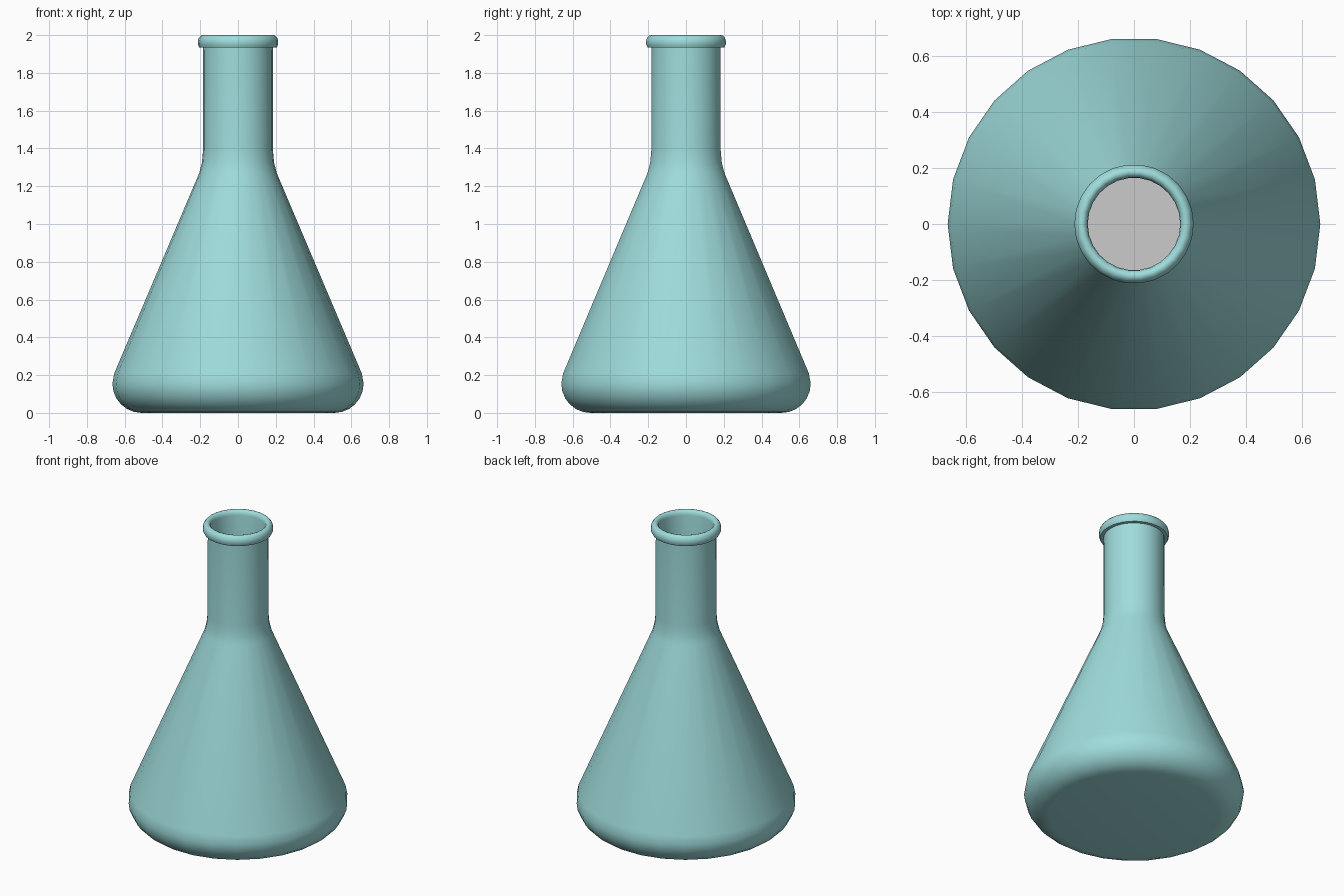
import bpy, bmesh, math

if "Cube" in bpy.data.objects:
    bpy.data.objects.remove(bpy.data.objects["Cube"])

SIDES = 26
glass = bpy.data.materials.new("teal_glass")
glass.diffuse_color = (0.35, 0.72, 0.72, 1)
glass.use_nodes = True
glass.node_tree.nodes["Principled BSDF"].inputs["Base Color"].default_value = glass.diffuse_color


def lathe(name, profile, mat=None, cap_start=False, cap_end=False):
    """Revolve (radius, z) points around the z axis."""
    bm = bmesh.new()
    rings = [[bm.verts.new((r * math.cos(2 * math.pi * k / SIDES),
                            r * math.sin(2 * math.pi * k / SIDES), z))
              for k in range(SIDES)] for r, z in profile]
    for low, high in zip(rings, rings[1:]):
        for k in range(SIDES):
            n = (k + 1) % SIDES
            bm.faces.new((low[k], low[n], high[n], high[k]))
    if cap_start:
        bm.faces.new(rings[0][::-1])
    if cap_end:
        bm.faces.new(rings[-1])
    mesh = bpy.data.meshes.new(name)
    bm.to_mesh(mesh)
    bm.free()
    obj = bpy.data.objects.new(name, mesh)
    bpy.context.collection.objects.link(obj)
    if mat:
        mesh.materials.append(mat)
    bpy.ops.object.select_all(action='DESELECT')
    obj.select_set(True)
    bpy.context.view_layer.objects.active = obj
    bpy.ops.object.shade_smooth_by_angle(angle=math.radians(50))
    return obj


# Rounded base corner, as an arc
base = [(0.51 + 0.155 * math.sin(a), 0.155 - 0.155 * math.cos(a))
        for a in (math.radians(15 * i) for i in range(7))]

# Outer wall, rolled lip, then the inner wall back down to the floor
outer = base + [(0.655, 0.21), (0.205, 1.27), (0.191, 1.325), (0.185, 1.39),
                (0.184, 1.935)]
lip = [(0.205, 1.935), (0.212, 1.95), (0.213, 1.968), (0.208, 1.985),
       (0.198, 1.996), (0.187, 2.0), (0.176, 1.996), (0.168, 1.985),
       (0.165, 1.968)]
inner = [(0.167, 1.39), (0.173, 1.325), (0.187, 1.27), (0.637, 0.21),
         (0.645, 0.155), (0.60, 0.06), (0.51, 0.02)]
lathe("flask_body", outer + lip + inner, glass, cap_start=True)

# Grey floor seen through the mouth
lathe("inner_floor", [(0.25, 0.02), (0.51, 0.02)][::-1], cap_end=True)
